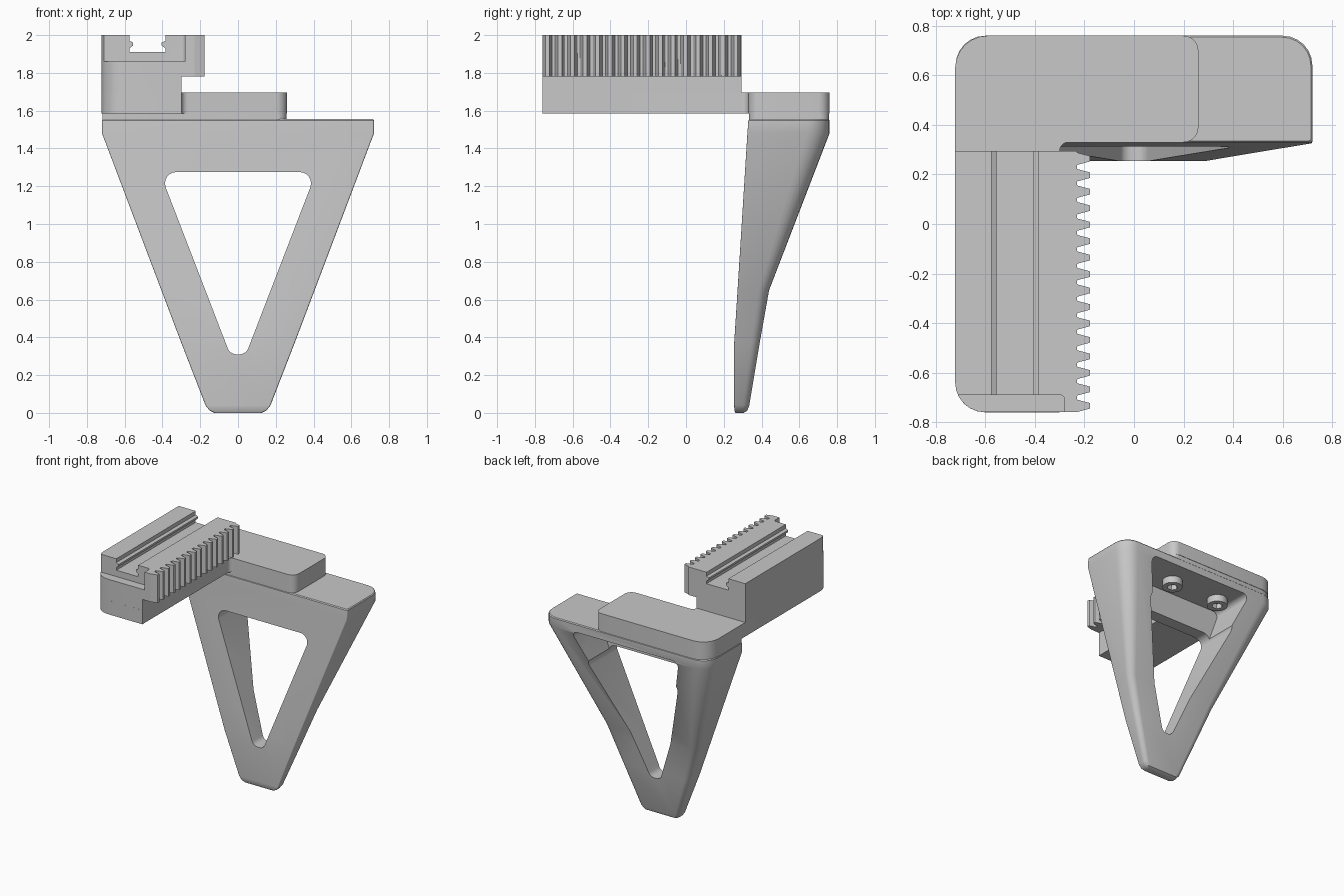
import bpy, bmesh, math
from mathutils import Vector

if "Cube" in bpy.data.objects:
    bpy.data.objects.remove(bpy.data.objects["Cube"])

GREY = (0.58, 0.58, 0.58, 1)
mat = bpy.data.materials.new("light grey")
mat.use_nodes = True
mat.diffuse_color = GREY
mat.node_tree.nodes["Principled BSDF"].inputs["Base Color"].default_value = GREY


def rounded(points, steps=6):
    """Replace each (a, b, radius) corner by an arc."""
    out = []
    for i, (a, b, r) in enumerate(points):
        p = Vector((a, b))
        if r == 0:
            out.append(p)
            continue
        u = (Vector(points[i - 1][:2]) - p).normalized()
        v = (Vector(points[(i + 1) % len(points)][:2]) - p).normalized()
        half = u.angle(v) / 2
        centre = p + (u + v).normalized() * r / math.sin(half)
        start = p + u * r / math.tan(half) - centre
        end = p + v * r / math.tan(half) - centre
        sweep = start.angle(end)
        for k in range(steps + 1):
            t = k / steps
            out.append(centre + (start * math.sin((1 - t) * sweep)
                                 + end * math.sin(t * sweep)) / math.sin(sweep))
    return out


def loft(name, rings):
    """Skin a stack of matching rings and close both ends."""
    bm = bmesh.new()
    rings = [[bm.verts.new(co) for co in ring] for ring in rings]
    for low, high in zip(rings, rings[1:]):
        for i in range(len(low)):
            bm.faces.new((low[i - 1], low[i], high[i], high[i - 1]))
    # triangulate the skin so every face is flat
    bmesh.ops.triangulate(bm, faces=bm.faces[:])
    bm.faces.new(rings[0])
    bm.faces.new(rings[-1])
    bmesh.ops.recalc_face_normals(bm, faces=bm.faces)
    mesh = bpy.data.meshes.new(name)
    bm.to_mesh(mesh)
    bm.free()
    mesh.materials.append(mat)
    obj = bpy.data.objects.new(name, mesh)
    bpy.context.collection.objects.link(obj)
    return obj


def prism(name, points, axis, lo, hi):
    """Extrude a rounded outline along y or z."""
    outline = rounded(points)
    if axis == "y":
        return loft(name, [[(p.x, d, p.y) for p in outline] for d in (lo, hi)])
    return loft(name, [[(p.x, p.y, d) for p in outline] for d in (lo, hi)])


def combine(obj, tool, operation):
    mod = obj.modifiers.new("cut", "BOOLEAN")
    mod.operation, mod.solver, mod.object = operation, "EXACT", tool
    bpy.context.view_layer.objects.active = obj
    bpy.ops.object.modifier_apply(modifier=mod.name)
    bpy.data.objects.remove(tool)


# Tapered support: (height, half width, front, back, back corner radius)
levels = [(0, .125, .262, .305, .02), (.012, .15, .256, .325, .03), (.04, .172, .255, .335, .035),
          (.37, .30, .255, .39, .045), (.65, .406, .273, .44, .055), (1.48, .72, .325, .76, .12),
          (1.548, .72, .33, .76, .12), (1.555, .714, .336, .754, .115)]
rings = []
for z, w, front, back, r in levels:
    outline = rounded([(-w, front, .008), (w, front, .008), (w, back, r), (-w, back, r)])
    rings.append([(p.x, p.y, z) for p in outline])
support = loft("tapered_support", rings)
window = [(-.414, 1.275, .06), (.414, 1.275, .06), (.042, .31, .05), (-.042, .31, .05)]
combine(support, prism("window_tool", window, "y", 0, 1), "DIFFERENCE")
pocket = [(-.47, 1.49, .04), (.47, 1.49, .04), (.33, 1.1, 0), (-.33, 1.1, 0)]
combine(support, prism("pocket_tool", pocket, "y", .41, 1), "DIFFERENCE")

# Mounting plate, L shaped, on a thin spacer
spacer = prism("plate_spacer", [(-.717, .333, 0), (.257, .333, .05), (.257, .757, .05),
                                (-.717, .757, .125)], "z", 1.54, 1.585)
plate = prism("mounting_plate", [(-.722, -.76, .12), (-.30, -.76, 0), (-.30, .33, .035),
                                 (.26, .33, .06), (.26, .76, .06), (-.722, .76, .13)],
              "z", 1.585, 1.695)

# Toothed rail: cross-section with a ribbed groove, trimmed by a toothed plan
half_groove = [(.095, 2.0), (.095, 1.97), (.075, 1.96), (.075, 1.945), (.095, 1.93), (.095, 1.91)]
mid = -.48
section = [(-.75, 1.695, 0), (-.30, 1.695, 0), (-.30, 1.78, 0), (-.10, 1.78, 0), (-.10, 2.0, 0)]
section += [(mid + x, z, 0) for x, z in half_groove]
section += [(mid - x, z, 0) for x, z in reversed(half_groove)]
section += [(-.75, 2.0, 0)]
rail = prism("toothed_rail", section, "y", -.9, .4)
teeth = [(-.722, -.76, .12)]
for i in range(16):
    y = -.734 + i * .0665
    teeth += [(-.23, y - .025, .005), (-.177, y - .011, .004),
              (-.177, y + .011, .004), (-.23, y + .025, .005)]
teeth += [(-.23, .295, 0), (-.722, .295, 0)]
combine(rail, prism("teeth_tool", teeth, "z", 1.5, 2.2), "INTERSECT")
ledge = [(-.9, -.9, 0), (-.28, -.9, 0), (-.28, -.69, .02), (-.9, -.69, 0)]
combine(rail, prism("ledge_tool", ledge, "z", 1.86, 2.2), "DIFFERENCE")


def circle(x, r, n):
    return [(x + r * math.cos(k * math.tau / n), .56 + r * math.sin(k * math.tau / n), 0)
            for k in range(n)]


# Socket screws under the plate
screws = []
for side, x in (("left", .10), ("right", -.33)):
    head = prism(side + "_screw", circle(x, .075, 32), "z", 1.435, 1.51)
    combine(head, prism("socket_tool", circle(x, .04, 6), "z", 1.3, 1.475), "DIFFERENCE")
    screws.append(head)

bpy.ops.object.select_all(action="DESELECT")
for obj in [support, spacer, plate, rail] + screws:
    obj.select_set(True)
    bpy.context.view_layer.objects.active = obj
bpy.ops.object.shade_smooth_by_angle(angle=math.radians(30))
